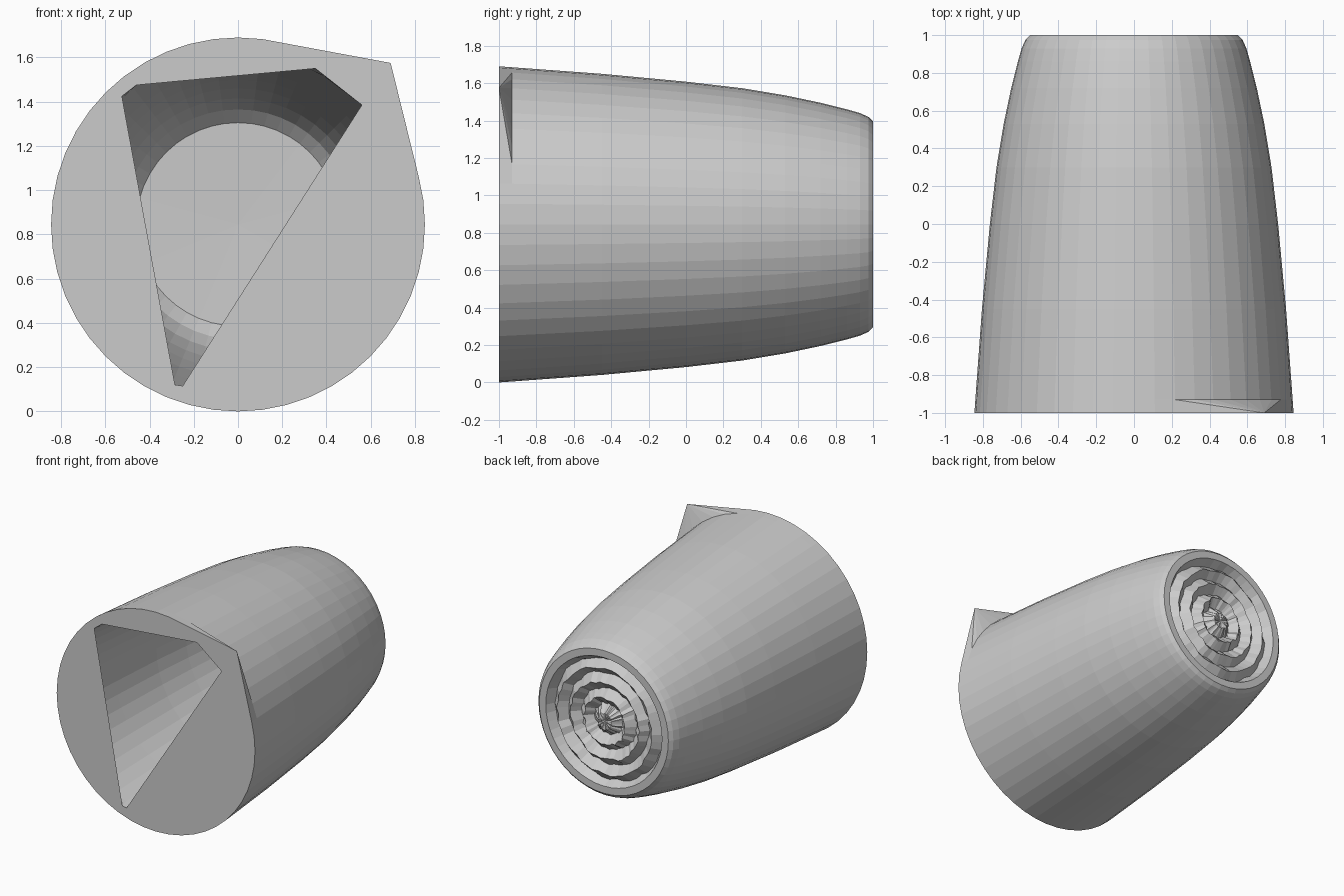
import bpy
import bmesh
import math
import random
from mathutils import Vector

random.seed(4)
SIDES = 48
AXIS_Z = 0.845

if "Cube" in bpy.data.objects:
    bpy.data.objects.remove(bpy.data.objects["Cube"])

bm = bmesh.new()


def ring(radius, y, jitter=0.0):
    """Circle of vertices around the lengthwise axis."""
    verts = []
    for i in range(SIDES):
        a = math.tau * i / SIDES
        r = radius + random.uniform(-jitter, jitter)
        depth = y - random.uniform(0, jitter)
        verts.append(bm.verts.new((r * math.cos(a), depth, AXIS_Z + r * math.sin(a))))
    return verts


def face(*verts):
    """Face that ignores repeated corners."""
    unique = list(dict.fromkeys(verts))
    if len(unique) > 2:
        bm.faces.new(unique)


def skin(rows):
    for a, b in zip(rows, rows[1:]):
        for i in range(SIDES):
            j = (i + 1) % SIDES
            face(a[i], a[j], b[j], b[i])


def close(row, y):
    tip = bm.verts.new((0, y, AXIS_Z))
    for i in range(SIDES):
        face(row[i], row[(i + 1) % SIDES], tip)


# Front rim, with part of the circle pulled out into one pointed tab
rim = ring(0.845, -1)
tab = bm.verts.new((0.69, -1, 1.575))
for i in range(SIDES):
    if 15 < i * 360 / SIDES < 82:
        bm.verts.remove(rim[i])
        rim[i] = tab

# Tapered outer wall
outer = [(0.84, -0.93), (0.805, -0.45), (0.763, 0), (0.728, 0.3), (0.69, 0.53),
         (0.65, 0.72), (0.615, 0.86), (0.595, 0.93), (0.575, 0.975), (0.55, 1)]
rows = [rim] + [ring(r, y) for r, y in outer]

# Concentric ridges on the flat end
rows.append(ring(0.495, 1))
radius = 0.46
for step in range(8):
    rows.append(ring(radius, 0.94 if step % 2 == 0 else 0.998, 0.01))
    radius -= 0.057
skin(rows)
close(rows[-1], 0.99)

# Inner cavity
inner = [(0.775, -0.94), (0.735, -0.45), (0.695, 0), (0.655, 0.3), (0.615, 0.53),
         (0.57, 0.7), (0.52, 0.8), (0.46, 0.86)]
cavity = [ring(r, y) for r, y in inner]
skin(cavity)
close(cavity[-1], 0.87)

# Angular opening, joined to the cavity by fans of triangles
corners = [(0.56, 1.385), (0.35, 1.55), (-0.46, 1.475),
           (-0.525, 1.425), (-0.285, 0.12), (-0.25, 0.115)]
opening = [bm.verts.new((x, -1, z)) for x, z in corners]
count = len(opening)


def nearest(vert):
    return min(range(count), key=lambda k: (opening[k].co - vert.co).length)


for i in range(SIDES):
    here, after = cavity[0][i], cavity[0][(i + 1) % SIDES]
    k, last = nearest(here), nearest(after)
    face(here, after, opening[k])
    while k != last:
        n = (k + 1) % count
        face(after, opening[n], opening[k])
        k = n

# Flat front plate between rim and opening
border = []
for loop in (list(dict.fromkeys(rim)), opening):
    for a, b in zip(loop, loop[1:] + loop[:1]):
        border.append(bm.edges.get((a, b)) or bm.edges.new((a, b)))
bmesh.ops.triangle_fill(bm, use_beauty=True, edges=border, normal=Vector((0, -1, 0)))

bmesh.ops.recalc_face_normals(bm, faces=bm.faces[:])
mesh = bpy.data.meshes.new("tapered_cup")
bm.to_mesh(mesh)
bm.free()
cup = bpy.data.objects.new("tapered_cup", mesh)
bpy.context.collection.objects.link(cup)
